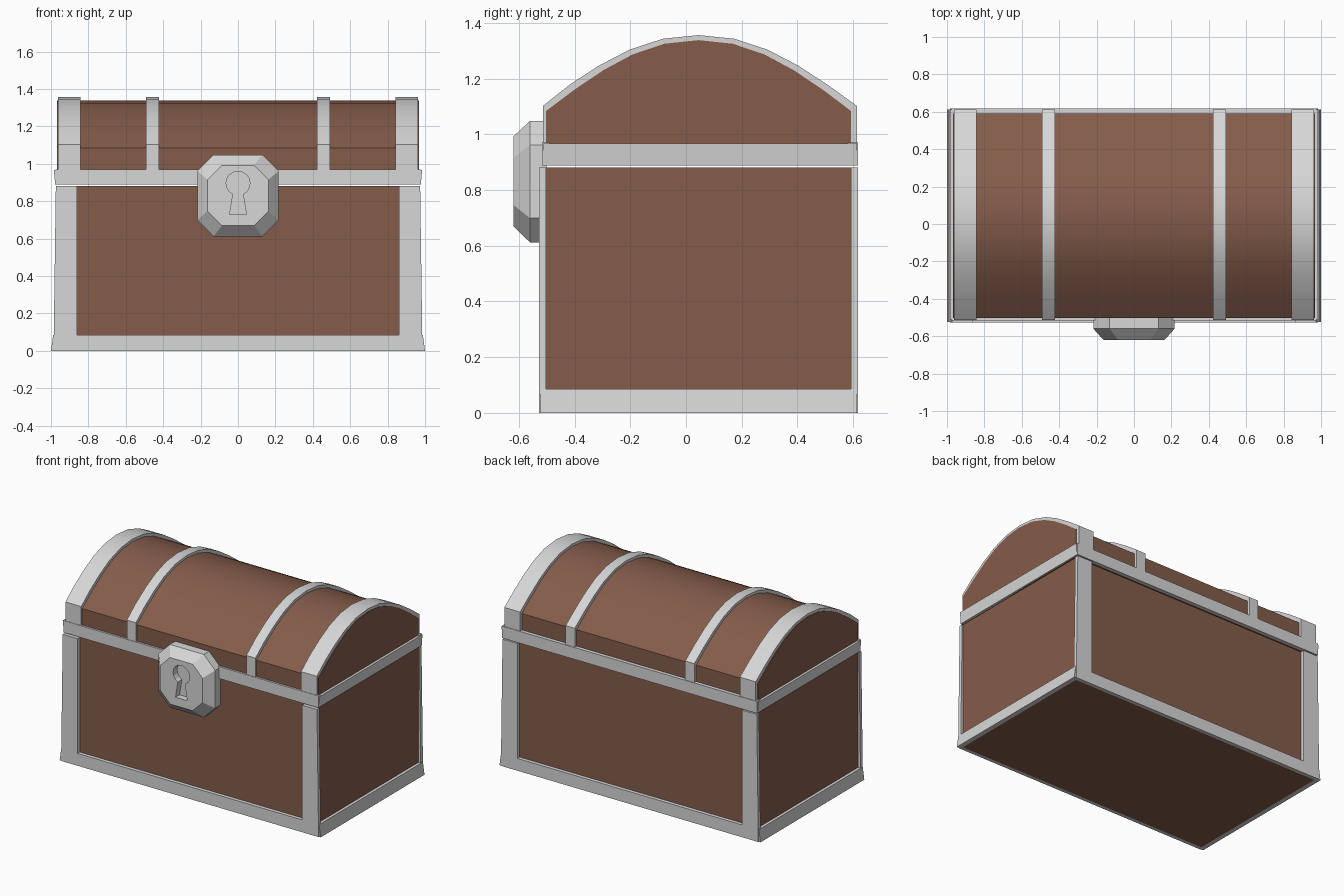
import bpy, bmesh, math
from mathutils import Vector

if "Cube" in bpy.data.objects:
    bpy.data.objects.remove(bpy.data.objects["Cube"])

def material(name, rgb):
    m = bpy.data.materials.new(name)
    m.diffuse_color = (*rgb, 1)
    m.use_nodes = True
    m.node_tree.nodes["Principled BSDF"].inputs["Base Color"].default_value = m.diffuse_color
    return m

WOOD = material("brown_wood", (0.233, 0.107, 0.07))
METAL = material("grey_metal", (0.68, 0.68, 0.68))
CY = 0.045  # middle of the chest body in y

def finish(name, bm, mat):
    bmesh.ops.recalc_face_normals(bm, faces=bm.faces)
    me = bpy.data.meshes.new(name)
    bm.to_mesh(me)
    bm.free()
    me.materials.append(mat)
    ob = bpy.data.objects.new(name, me)
    bpy.context.collection.objects.link(ob)
    return ob

def prism(name, pts, axis, a, b, mat):
    """Extrude a 2D outline: axis 'x' takes (y, z) points, 'y' takes (x, z)."""
    bm = bmesh.new()
    place = (lambda p: (a, p[0], p[1])) if axis == 'x' else (lambda p: (p[0], a, p[1]))
    f = bm.faces.new([bm.verts.new(place(p)) for p in pts])
    ext = bmesh.ops.extrude_face_region(bm, geom=[f])["geom"]
    move = Vector((b - a, 0, 0)) if axis == 'x' else Vector((0, b - a, 0))
    bmesh.ops.translate(bm, verts=[v for v in ext if isinstance(v, bmesh.types.BMVert)], vec=move)
    # keep the closing start face
    if not f.is_valid:
        bm.faces.new([v for v in bm.verts][:len(pts)])
    return finish(name, bm, mat)

def box(name, x0, x1, y0, y1, z0, z1, mat):
    return prism(name, [(x0, z0), (x1, z0), (x1, z1), (x0, z1)], 'y', y0, y1, mat)

def smooth(ob):
    bpy.ops.object.select_all(action='DESELECT')
    ob.select_set(True)
    bpy.context.view_layer.objects.active = ob
    bpy.ops.object.shade_smooth_by_angle(angle=math.radians(20))

def arch(half, drop):
    """Lid curve from front to back as (y, z) points."""
    curve = [(1, 1.102), (0.815, 1.178), (0.625, 1.248), (0.435, 1.304), (0.225, 1.343), (0, 1.356)]
    left = [(CY - f * half, z - drop) for f, z in curve]
    return left + [(2 * CY - y, z) for y, z in left[-2::-1]]

# Wooden body and arched lid
box("chest_body", -0.968, 0.968, -0.502, 0.592, 0.0, 0.88, WOOD)
inner = arch(0.547, 0.018)
lid_outline = [(inner[0][0], 0.888)] + inner + [(inner[-1][0], 0.888)]
smooth(prism("chest_lid", lid_outline, 'x', -0.968, 0.968, WOOD))

# Metal straps over the lid
outer = [(max(y, -0.513), z) for y, z in arch(0.568, 0)]
strap = [(outer[0][0], 0.93)] + outer + [(outer[-1][0], 0.93)]
under = arch(0.545, 0.024)
strap += [(under[-1][0], 0.93)] + under[::-1] + [(under[0][0], 0.93)]
for side, s in (("right", 1), ("left", -1)):
    smooth(prism(f"{side}_end_strap", strap, 'x', s * 0.842, s * 0.963, METAL))
    smooth(prism(f"{side}_inner_strap", strap, 'x', s * 0.423, s * 0.493, METAL))
    # Side bars of the base and of the lid rim
    prism(f"{side}_base_bar", [(s * 0.968, 0), (s * 1.0, 0), (s * 0.988, 0.085), (s * 0.968, 0.085)],
          'y', -0.523, 0.613, METAL)
    prism(f"{side}_rim_bar", [(s * 0.96, 0.888), (s * 0.977, 0.888), (s * 0.985, 0.967), (s * 0.96, 0.967)],
          'y', -0.511, 0.613, METAL)
    # Corner posts, front and back
    post = [(s * 0.86, 0.085), (s * 0.985, 0.085), (s * 0.974, 0.88), (s * 0.86, 0.88)]
    prism(f"{side}_front_post", post, 'y', -0.527, -0.502, METAL)
    prism(f"{side}_back_post", post, 'y', 0.592, 0.617, METAL)

# Front and back bars of the base and of the lid rim
box("front_base_bar", -0.985, 0.985, -0.527, -0.502, 0, 0.085, METAL)
box("back_base_bar", -0.985, 0.985, 0.592, 0.617, 0, 0.085, METAL)
box("front_rim_bar", -0.977, 0.977, -0.516, -0.49, 0.888, 0.97, METAL)
box("back_rim_bar", -0.977, 0.977, 0.58, 0.617, 0.888, 0.97, METAL)

# Bevelled eight-sided lock plate
def octagon(hw, z0, z1, c):
    return [(hw - c, z0), (hw, z0 + c), (hw, z1 - c), (hw - c, z1),
            (c - hw, z1), (-hw, z1 - c), (-hw, z0 + c), (c - hw, z0)]

bm = bmesh.new()
rings = []
for y, oct_pts in ((-0.50, octagon(0.217, 0.612, 1.048, 0.087)),
                   (-0.56, octagon(0.217, 0.612, 1.048, 0.087)),
                   (-0.62, octagon(0.163, 0.67, 0.992, 0.077))):
    rings.append([bm.verts.new((x, y, z)) for x, z in oct_pts])
for r, q in zip(rings, rings[1:]):
    for i in range(8):
        bm.faces.new((r[i], r[(i + 1) % 8], q[(i + 1) % 8], q[i]))
bm.faces.new(rings[0])
bm.faces.new(rings[-1])
lock = finish("lock", bm, METAL)

# Keyhole cut into the lock
R, KZ = 0.064, 0.896
angles = [math.radians(-65 + i * 310 / 14) for i in range(15)]
key = [(R * math.cos(a), KZ + R * math.sin(a)) for a in angles]
key += [(-0.045, 0.728), (0.045, 0.728)]
cutter = prism("keyhole_cutter", key, 'y', -0.66, -0.575, METAL)
cutter.hide_render = True
cut = lock.modifiers.new("keyhole", 'BOOLEAN')
cut.operation = 'DIFFERENCE'
cut.solver = 'EXACT'
cut.object = cutter
bpy.ops.object.select_all(action='DESELECT')
bpy.context.view_layer.objects.active = lock
lock.select_set(True)
bpy.ops.object.modifier_apply(modifier=cut.name)
bpy.data.objects.remove(cutter, do_unlink=True)
